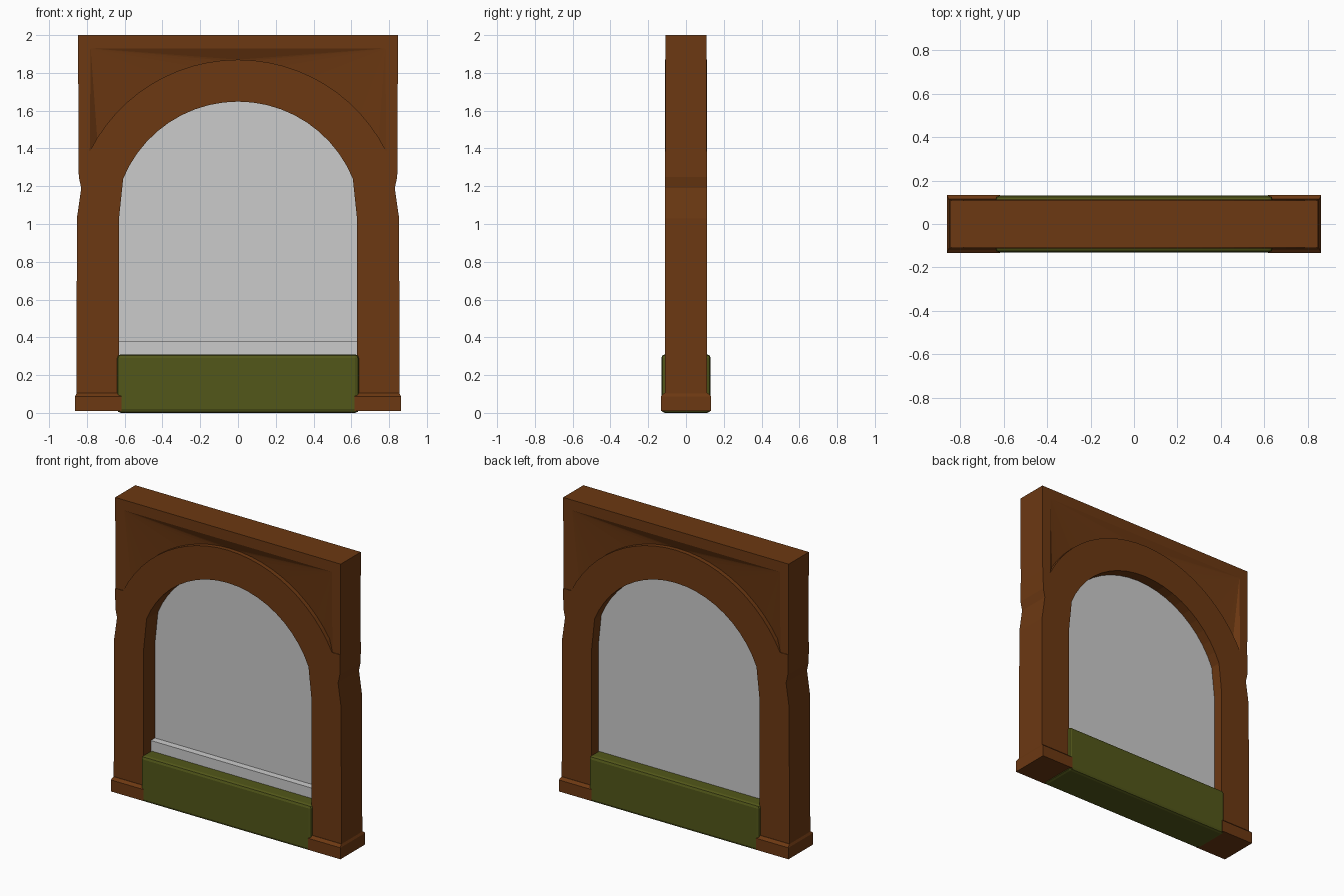
import bpy, bmesh
from math import sin, asin, cos

if "Cube" in bpy.data.objects:
    bpy.data.objects.remove(bpy.data.objects["Cube"])

def material(name, rgb):
    m = bpy.data.materials.new(name)
    m.diffuse_color = (*rgb, 1)
    m.use_nodes = True
    m.node_tree.nodes["Principled BSDF"].inputs["Base Color"].default_value = m.diffuse_color
    return m

BROWN = material("brown", (0.15, 0.04, 0.006))
GREEN = material("green", (0.085, 0.095, 0.01))

def finish(name, bm, mat=None):
    bmesh.ops.remove_doubles(bm, verts=bm.verts, dist=1e-5)
    bmesh.ops.recalc_face_normals(bm, faces=bm.faces)
    me = bpy.data.meshes.new(name)
    bm.to_mesh(me)
    bm.free()
    ob = bpy.data.objects.new(name, me)
    bpy.context.collection.objects.link(ob)
    if mat:
        me.materials.append(mat)
    return ob

def quarter_solid(name, fronts, chain, mat):
    """Front faces plus walls back to y=0, mirrored in x and y."""
    bm = bmesh.new()
    walls = [[a, b, (b[0], 0, b[2]), (a[0], 0, a[2])] for a, b in zip(chain, chain[1:])]
    for sx in (1, -1):
        for sy in (1, -1):
            for f in fronts + walls:
                bm.faces.new([bm.verts.new((sx * x, sy * y, z)) for x, y, z in f])
    return finish(name, bm, mat)

def box(name, lo, hi, mat=None, bevel=0, segments=2):
    bm = bmesh.new()
    bmesh.ops.create_cube(bm, size=1)
    for v in bm.verts:
        v.co = [lo[i] if v.co[i] < 0 else hi[i] for i in range(3)]
    if bevel:
        bmesh.ops.bevel(bm, geom=bm.edges[:], offset=bevel, segments=segments,
                        profile=0.5, affect='EDGES')
    return finish(name, bm, mat)

def arc(half, z_end, z_top, n):
    """Points from crown (x=0) down to (half, z_end)."""
    s = z_top - z_end
    r = (half * half + s * s) / (2 * s)
    a = asin(half / r)
    return [(r * sin(a * i / n), z_top - r + r * cos(a * i / n)) for i in range(n + 1)]

inner = arc(0.608, 1.24, 1.648, 10) + [(0.63, 1.03), (0.63, 0.05)]
ring = arc(0.785, 1.385, 1.87, 12)

# Arch ring and posts
outer = [(0.855, 0.05), (0.853, 1.03), (0.83, 1.19), (0.843, 1.25), (0.844, 1.385)]
loop = [(x, -0.112, z) for x, z in inner + outer + ring[::-1]]
quarter_solid("arch_frame", [loop], loop, BROWN)

# Sunken corner panels with flat header and side border
F, R = -0.108, -0.082
sunk = [(x, R, z) for x, z in ring[:-1]] + [(ring[-1][0], F, ring[-1][1])]
corner, mid = (0.78, F, 1.93), (0, F, 1.93)
edge = [(0.844, F, 1.385), (0.847, F, 2.0), (0, F, 2.0)]
fan = [[corner, a, b] for a, b in zip(sunk, sunk[1:])] + [[mid, corner, sunk[0]]]
quarter_solid("corner_panels", fan + [[mid, corner, sunk[-1]] + edge], sunk + edge, BROWN)

# Post feet with a sloped top
for side, s in (("left", -1), ("right", 1)):
    bm = bmesh.new()
    bmesh.ops.create_cube(bm, size=1)
    for v in bm.verts:
        v.co = (s * 0.74 + v.co.x * 0.245, v.co.y * 0.266, 0.01 if v.co.z < 0 else 0.088)
    top = max(bm.faces, key=lambda f: f.calc_center_median().z)
    cap = bmesh.ops.extrude_discrete_faces(bm, faces=[top])["faces"][0]
    for v in cap.verts:
        v.co = (s * 0.74 + (v.co.x - s * 0.74) * 0.93, v.co.y * 0.86, 0.105)
    finish(side + "_foot", bm, BROWN)

# Grey back panel filling the opening
half = [(x * 1.01, z + 0.005) for x, z in inner]
half[-1] = (half[-1][0], 0.1)
shape = half + [(-x, z) for x, z in half[:0:-1]]
bm = bmesh.new()
face = bm.faces.new([bm.verts.new((x, 0.01, z)) for x, z in shape])
new = bmesh.ops.extrude_face_region(bm, geom=[face], use_keep_orig=True)["geom"]
bmesh.ops.translate(bm, vec=(0, 0.03, 0),
                    verts=[g for g in new if isinstance(g, bmesh.types.BMVert)])
finish("back_panel", bm)

# Ledge in front of the panel, and the green planter block
box("ledge", (-0.632, -0.035, 0.1), (0.632, 0.015, 0.38))
box("planter", (-0.64, -0.131, 0.0), (0.64, 0.131, 0.31), GREEN, 0.02)
